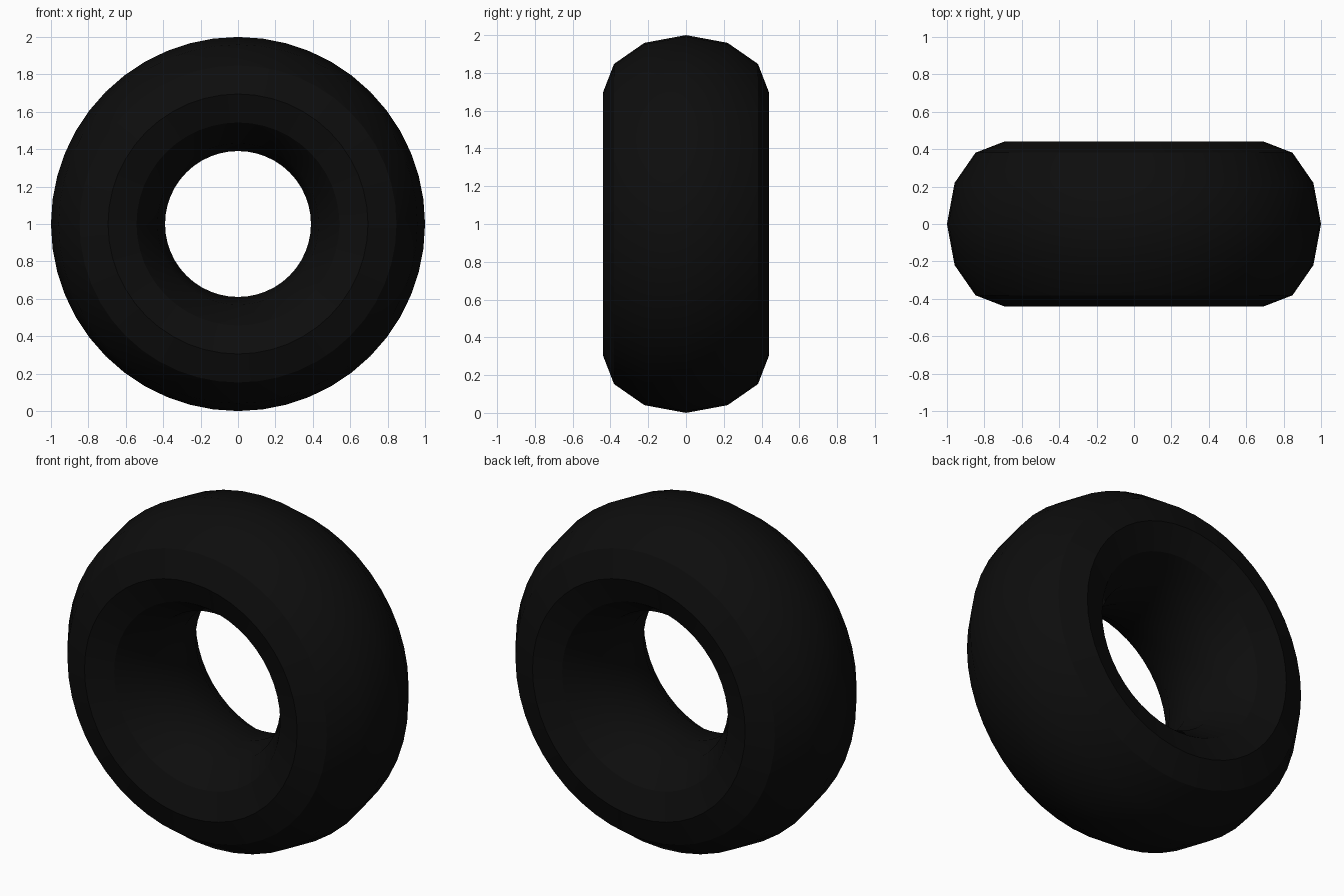
import bpy
import math
from mathutils import Matrix

# Remove the default cube
cube = bpy.data.objects.get("Cube")
if cube:
    bpy.data.objects.remove(cube, do_unlink=True)

# Black rubber
rubber = bpy.data.materials.new("black_rubber")
rubber.use_nodes = True
colour = (0.004, 0.004, 0.004, 1.0)
rubber.diffuse_color = colour
rubber.node_tree.nodes["Principled BSDF"].inputs["Base Color"].default_value = colour

# Tyre: a twelve-sided ring, widened along its axle and stood upright
OUTER, HOLE, HALF_WIDTH = 1.0, 0.39, 0.44
ring_radius = (OUTER + HOLE) / 2
tube_radius = (OUTER - HOLE) / 2

bpy.ops.mesh.primitive_torus_add(
    major_radius=ring_radius, minor_radius=tube_radius,
    major_segments=48, minor_segments=12)
tyre = bpy.context.object
tyre.name = "tyre"
widen = Matrix.Diagonal((1, 1, HALF_WIDTH / tube_radius, 1))
stand = Matrix.Rotation(math.radians(90), 4, "X")
tyre.data.transform(stand @ widen)
tyre.location = (0, 0, OUTER)
tyre.data.materials.append(rubber)
bpy.ops.object.shade_smooth_by_angle(angle=math.radians(30))
